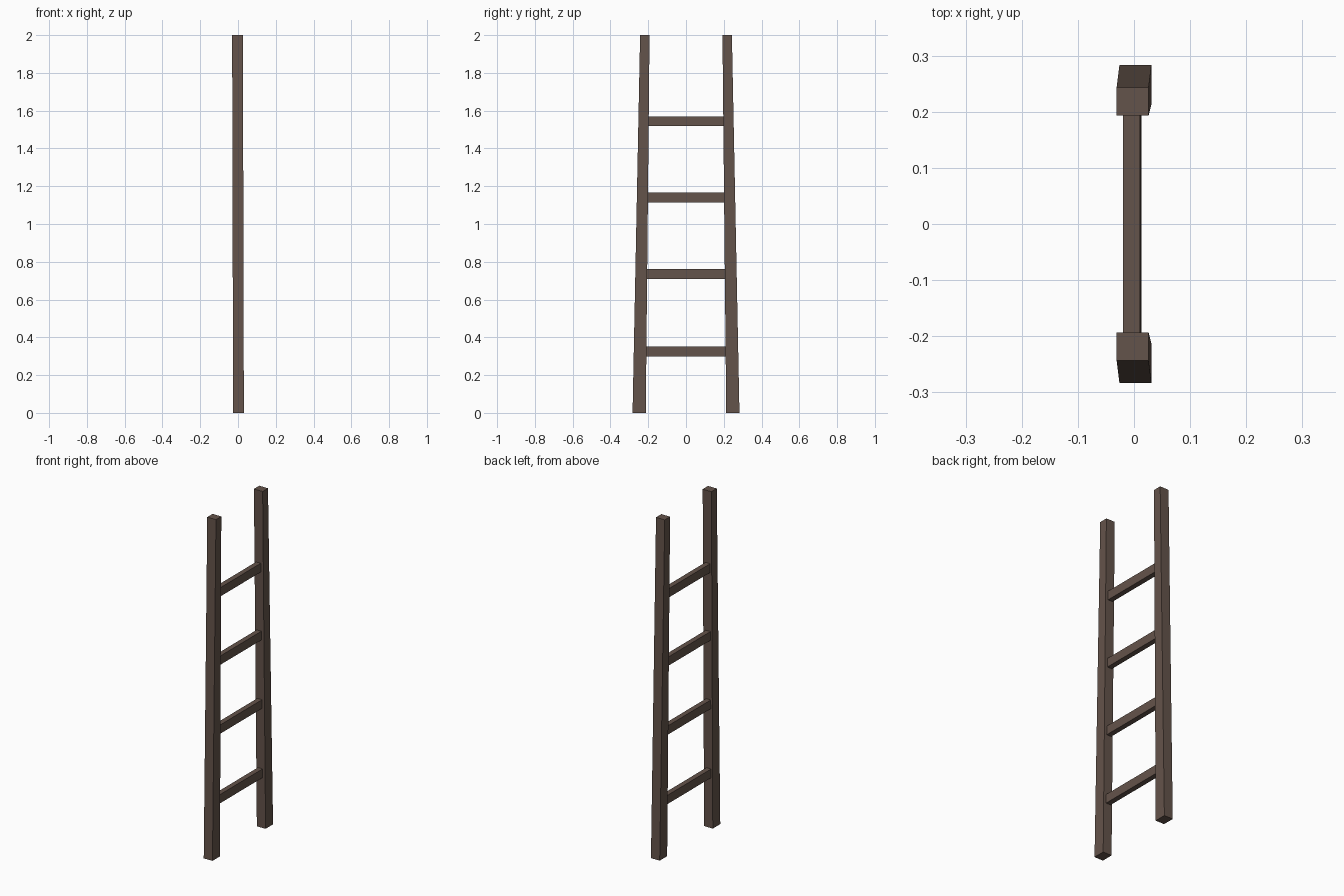
import bpy

if "Cube" in bpy.data.objects:
    bpy.data.objects.remove(bpy.data.objects["Cube"])

wood = bpy.data.materials.new("dark brown wood")
wood.diffuse_color = (0.127, 0.087, 0.069, 1)
wood.use_nodes = True
wood.node_tree.nodes["Principled BSDF"].inputs["Base Color"].default_value = wood.diffuse_color


def hexa(name, bottom, top):
    """Tapered box: bottom and top are (x0, x1, y0, y1, z)."""
    verts = []
    for x0, x1, y0, y1, z in (bottom, top):
        verts += [(x0, y0, z), (x1, y0, z), (x1, y1, z), (x0, y1, z)]
    faces = [(3, 2, 1, 0), (4, 5, 6, 7)]
    faces += [(i, (i + 1) % 4, (i + 1) % 4 + 4, i + 4) for i in range(4)]
    mesh = bpy.data.meshes.new(name)
    mesh.from_pydata(verts, [], faces)
    mesh.materials.append(wood)
    ob = bpy.data.objects.new(name, mesh)
    bpy.context.collection.objects.link(ob)
    return ob


# Side rails: thicker at the foot, leaning inwards and slightly to -x
hexa("left_rail", (-0.026, 0.031, -0.283, -0.213, 0), (-0.031, 0.026, -0.243, -0.193, 2))
hexa("right_rail", (-0.026, 0.031, 0.213, 0.283, 0), (-0.031, 0.026, 0.193, 0.243, 2))

# Rungs: ends are housed in the rails, and follow their lean
for n, z in enumerate((0.325, 0.735, 1.141, 1.544)):
    dx = -0.0025 * z
    y = 0.225 - 0.01 * z
    box = (-0.016 + dx, 0.0145 + dx, -y, y)
    hexa(f"rung_{n + 1}", (*box, z - 0.026), (*box, z + 0.026))
